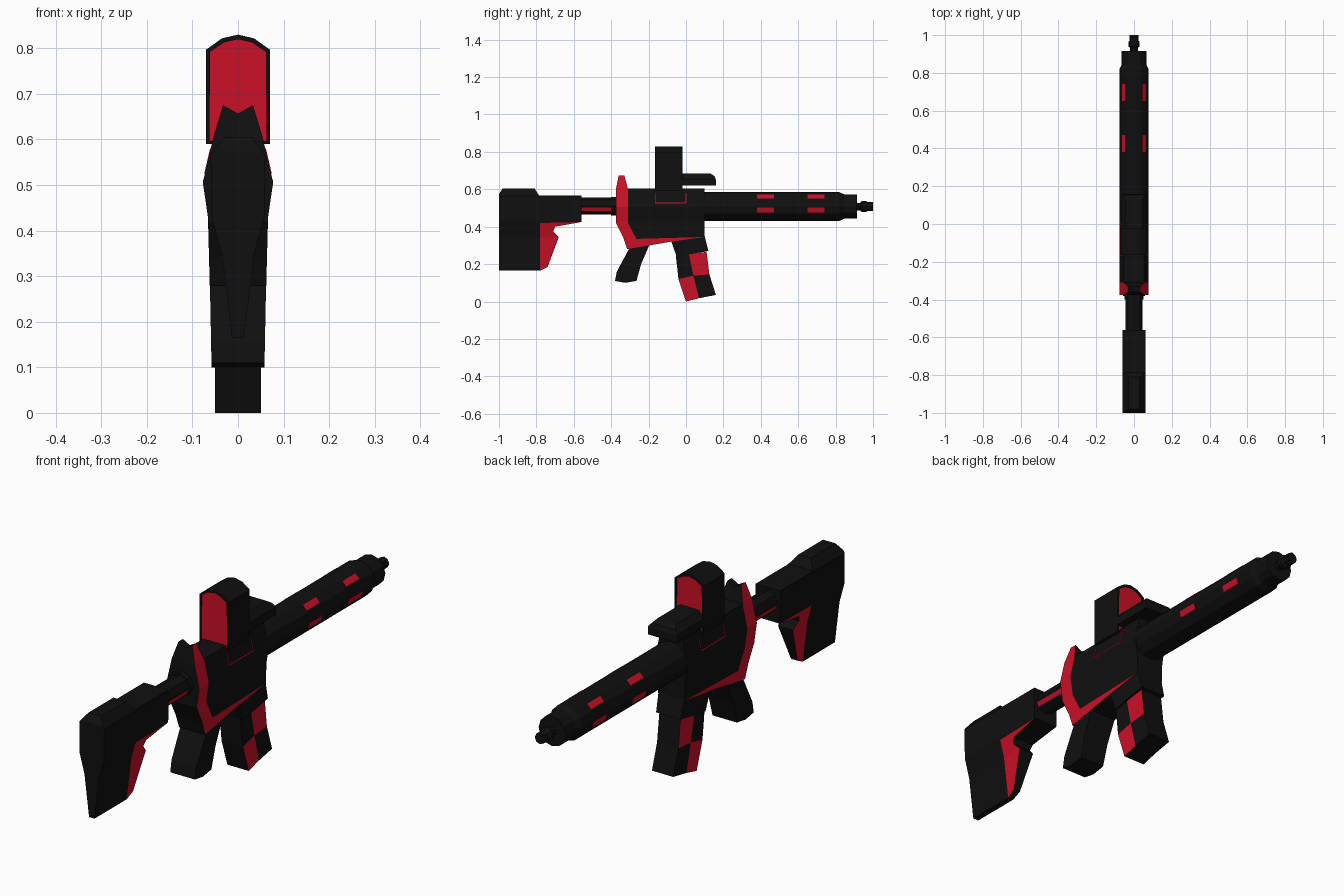
import bpy, bmesh, math
from mathutils import Matrix, Vector

if "Cube" in bpy.data.objects:
    bpy.data.objects.remove(bpy.data.objects["Cube"])


def material(name, rgb):
    m = bpy.data.materials.new(name)
    m.diffuse_color = (*rgb, 1)
    m.use_nodes = True
    m.node_tree.nodes["Principled BSDF"].inputs["Base Color"].default_value = m.diffuse_color
    return m


BLACK = material("matte_black", (0.005, 0.005, 0.005))
RED = material("red_accent", (0.6, 0.005, 0.02))


def finish(name, bm, mats):
    bmesh.ops.recalc_face_normals(bm, faces=bm.faces[:])
    mesh = bpy.data.meshes.new(name)
    bm.to_mesh(mesh)
    bm.free()
    for m in mats:
        mesh.materials.append(m)
    ob = bpy.data.objects.new(name, mesh)
    bpy.context.collection.objects.link(ob)
    return ob


def half_width(table, z):
    if z <= table[0][0]:
        return table[0][1]
    for (z0, w0), (z1, w1) in zip(table, table[1:]):
        if z <= z1:
            return w0 + (w1 - w0) * (z - z0) / (z1 - z0)
    return table[-1][1]


def prism(bm, ring, offset):
    """Extrude a closed ring of points along offset."""
    face = bm.faces.new([bm.verts.new(p) for p in ring])
    ext = bmesh.ops.extrude_face_region(bm, geom=[face], use_keep_orig=True)
    new = [g for g in ext["geom"] if isinstance(g, bmesh.types.BMVert)]
    bmesh.ops.translate(bm, verts=new, vec=offset)


def slab(name, profile, widths, red_sides=False, notch=0):
    """Side profile (y, z) whose half width follows a table of (z, width)."""
    bm = bmesh.new()
    prism(bm, [(-1, y, z) for y, z in profile], (2, 0, 0))
    cuts = [((0, 0, z), (0, 0, 1)) for z, _ in widths]
    if notch:
        cuts.append(((0, 0, 0), (1, 0, 0)))
    for co, no in cuts:
        bmesh.ops.bisect_plane(bm, geom=bm.verts[:] + bm.edges[:] + bm.faces[:],
                               plane_co=co, plane_no=no, dist=1e-5)
    top = max(v.co.z for v in bm.verts)
    for v in bm.verts:
        v.co.x *= half_width(widths, v.co.z)
        if notch and abs(v.co.x) < 1e-4 and v.co.z > top - 1e-3:
            v.co.z -= notch
    bmesh.ops.recalc_face_normals(bm, faces=bm.faces[:])
    for f in bm.faces:
        f.normal_update()
        f.material_index = int(red_sides and abs(f.normal.x) > 0.5)
    return finish(name, bm, [BLACK, RED])


def lathe(name, pts, sides, zc):
    """Faceted tube along y from (y, radius) stations."""
    bm = bmesh.new()
    rings = []
    for y, r in pts:
        rings.append([bm.verts.new((r * math.cos(2 * math.pi * i / sides), y,
                                    zc + r * math.sin(2 * math.pi * i / sides)))
                      for i in range(sides)])
    for a, b in zip(rings, rings[1:]):
        for i in range(sides):
            j = (i + 1) % sides
            bm.faces.new((a[i], a[j], b[j], b[i]))
    bm.faces.new(rings[0])
    bm.faces.new(rings[-1])
    return finish(name, bm, [BLACK])


def accent(name, center, size, degrees):
    """Thin red inlay, its local x axis turned about y to face outwards."""
    bm = bmesh.new()
    bmesh.ops.create_cube(bm, size=1)
    rot = Matrix.Rotation(-math.radians(degrees), 4, 'Y')
    bm.transform(Matrix.Translation(Vector(center)) @ rot @ Matrix.Diagonal((*size, 1)))
    return finish(name, bm, [RED])


def accent_pair(name, center, size, degrees):
    x, y, z = center
    accent(name + "_right", (x, y, z), size, degrees)
    accent(name + "_left", (-x, y, z), size, 180 - degrees)


# Receiver and its red rear frame
BODY = [(0.28, 0.062), (0.43, 0.066), (0.505, 0.077), (0.605, 0.054), (0.675, 0.033)]
slab("receiver", [(-0.31, 0.605), (0.1, 0.605), (0.1, 0.345), (-0.265, 0.335),
                  (-0.31, 0.42)], BODY)
slab("rear_frame", [(-0.36, 0.675), (-0.33, 0.675), (-0.31, 0.6), (-0.31, 0.42),
                    (-0.265, 0.335), (0.1, 0.345), (-0.08, 0.32), (-0.315, 0.28),
                    (-0.335, 0.34), (-0.375, 0.42), (-0.375, 0.6)],
     BODY, red_sides=True, notch=0.018)

# Red edges of the side port
accent_pair("port_sill", (0.0715, -0.082, 0.526), (0.004, 0.165, 0.004), 13)
for i, y in enumerate((-0.165, 0.0)):
    accent_pair(f"port_end_{i}", (0.0655, y, 0.553), (0.004, 0.003, 0.055), 13)

# Barrel shroud with slots, and muzzle
lathe("barrel_shroud", [(0.08, 0.077), (0.82, 0.077), (0.845, 0.065), (0.915, 0.065)], 12, 0.508)
lathe("muzzle", [(0.9, 0.02), (0.932, 0.02), (0.94, 0.03), (0.962, 0.03),
                 (0.97, 0.024), (1.0, 0.024)], 8, 0.508)
apothem = 0.077 * math.cos(math.radians(15))
for i, y in enumerate((0.425, 0.695)):
    for row, deg in (("upper", 45), ("lower", -15)):
        a = math.radians(deg)
        accent_pair(f"{row}_slot_{i}",
                    (apothem * math.cos(a), y, 0.508 + apothem * math.sin(a)),
                    (0.003, 0.09, 0.027), deg)

# Buffer tube, collar and red stripe
lathe("buffer_tube", [(-0.6, 0.046), (-0.38, 0.046)], 8, 0.51)
lathe("tube_collar", [(-0.4, 0.05), (-0.36, 0.05)], 8, 0.51)
a = math.radians(-22.5)
r = 0.046 * math.cos(a)
accent_pair("tube_stripe", (r * math.cos(a), -0.48, 0.51 + r * math.sin(a)),
            (0.003, 0.18, 0.02), -22.5)

# Shoulder stock with red web in front of it
STOCK = [(0.165, 0.013), (0.345, 0.035), (0.43, 0.058), (0.565, 0.06), (0.605, 0.03)]
slab("stock", [(-1, 0.165), (-1, 0.575), (-0.98, 0.605), (-0.81, 0.605), (-0.785, 0.567),
               (-0.56, 0.567), (-0.56, 0.425), (-0.78, 0.42), (-0.78, 0.165)], STOCK)
slab("stock_web", [(-0.78, 0.165), (-0.74, 0.185), (-0.68, 0.345), (-0.71, 0.375),
                   (-0.7, 0.4), (-0.56, 0.425), (-0.78, 0.42)], STOCK, red_sides=True)

# Pistol grip
slab("grip", [(-0.3, 0.29), (-0.195, 0.305), (-0.24, 0.2), (-0.265, 0.11), (-0.325, 0.1),
              (-0.38, 0.11), (-0.37, 0.16)], [(0.1, 0.058), (0.3, 0.062)])

# Magazine well and checkered magazine
slab("magazine_well", [(-0.08, 0.325), (0.1, 0.348), (0.12, 0.27), (-0.05, 0.24)],
     [(0.24, 0.058), (0.35, 0.062)])
rows = [[(-0.055, 0.25), (0.015, 0.255), (0.11, 0.265)],
        [(-0.04, 0.12), (0.04, 0.138), (0.125, 0.145)],
        [(0.0, 0.0), (0.07, 0.018), (0.16, 0.035)]]
for i in range(2):
    for j in range(2):
        quad = [rows[i][j], rows[i][j + 1], rows[i + 1][j + 1], rows[i + 1][j]]
        slab(f"magazine_panel_{i}{j}", quad, [(0, 0.051), (0.27, 0.051)],
             red_sides=(i + j) % 2 == 1)

# Sight housing with red lenses inset at both ends
bm = bmesh.new()
half = [(0.07, 0.59), (0.07, 0.797), (0.035, 0.822)]
outline = half + [(0, 0.83)] + [(-x, z) for x, z in reversed(half)]
prism(bm, [(x, -0.165, z) for x, z in outline], (0, 0.145, 0))
bmesh.ops.recalc_face_normals(bm, faces=bm.faces[:])
lenses = [f for f in bm.faces if abs(f.normal.y) > 0.9]
bmesh.ops.inset_individual(bm, faces=lenses, thickness=0.01)
for f in lenses:
    f.material_index = 1
    bm.normal_update()
    push = -0.005 if f.calc_center_median().y > -0.09 else 0.005
    ext = bmesh.ops.extrude_face_region(bm, geom=[f])
    moved = [g for g in ext["geom"] if isinstance(g, bmesh.types.BMVert)]
    bmesh.ops.translate(bm, verts=moved, vec=(0, push, 0))
    if f.is_valid:
        bm.faces.remove(f)
for f in bm.faces:
    f.normal_update()
    f.material_index = int(abs(f.normal.y) > 0.9 and -0.162 < f.calc_center_median().y < -0.023)
finish("sight_housing", bm, [BLACK, RED])

# Sight hood reaching forward over the receiver
slab("sight_hood", [(-0.04, 0.62), (-0.04, 0.685), (0.13, 0.685), (0.153, 0.67),
                    (0.16, 0.65), (0.16, 0.62)],
     [(0.62, 0.07), (0.655, 0.07), (0.685, 0.045)])
